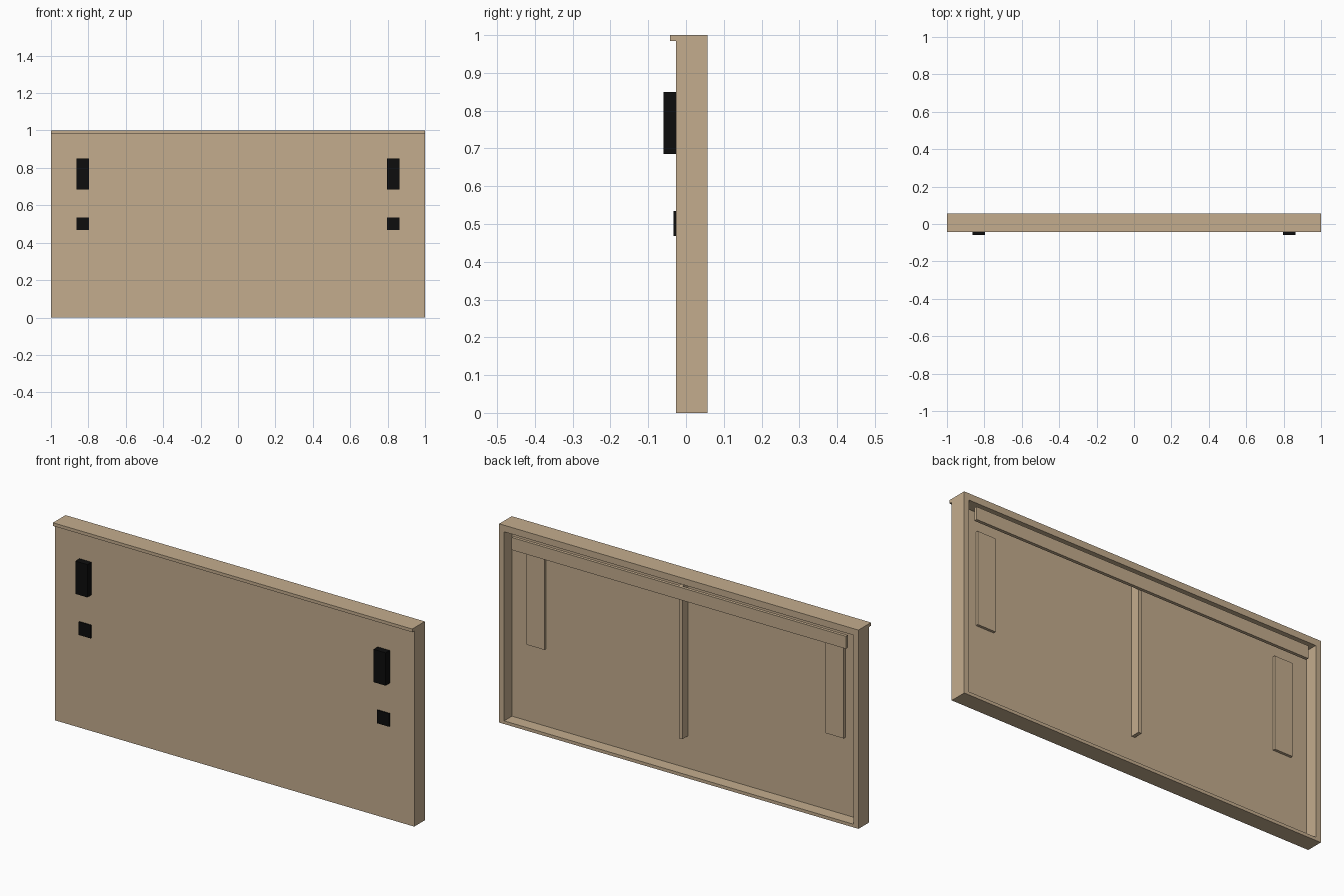
import bpy
import bmesh
from mathutils import Vector

cube = bpy.data.objects.get("Cube")
if cube:
    bpy.data.objects.remove(cube, do_unlink=True)


def make_material(name, color):
    mat = bpy.data.materials.new(name)
    mat.use_nodes = True
    mat.diffuse_color = color
    mat.node_tree.nodes["Principled BSDF"].inputs["Base Color"].default_value = color
    return mat


wood = make_material("light wood", (0.55, 0.415, 0.27, 1))
black = make_material("black", (0.004, 0.004, 0.004, 1))


def finish(bm, name, mat):
    bmesh.ops.recalc_face_normals(bm, faces=bm.faces)
    mesh = bpy.data.meshes.new(name)
    bm.to_mesh(mesh)
    bm.free()
    mesh.materials.append(mat)
    obj = bpy.data.objects.new(name, mesh)
    bpy.context.collection.objects.link(obj)
    return obj


def box(name, mat, x, y, z):
    """Box spanning the (low, high) pairs on each axis."""
    bm = bmesh.new()
    bmesh.ops.create_cube(bm, size=1)
    for v in bm.verts:
        v.co = Vector([(lo + hi) / 2 + c * (hi - lo)
                       for c, (lo, hi) in zip(v.co, (x, y, z))])
    return finish(bm, name, mat)


FRONT, INNER, BACK = -0.027, -0.005, 0.057

# Panel with a front lip, swept across the width
bm = bmesh.new()
profile = [(FRONT, 0), (BACK, 0), (BACK, 1), (-0.043, 1), (-0.043, 0.984), (FRONT, 0.984)]
end = bm.faces.new([bm.verts.new((-1, y, z)) for y, z in profile])
swept = bmesh.ops.extrude_face_region(bm, geom=[end])["geom"]
bmesh.ops.translate(bm, vec=(2, 0, 0),
                    verts=[g for g in swept if isinstance(g, bmesh.types.BMVert)])
bmesh.ops.recalc_face_normals(bm, faces=bm.faces)

# Recess in the back, leaving a rim on all sides
back = max(bm.faces, key=lambda f: f.calc_center_median().y)
bmesh.ops.inset_region(bm, faces=[back], thickness=0.03)
for v in back.verts:
    v.co.x = 0.972 if v.co.x > 0 else -0.972
    v.co.z = 0.967 if v.co.z > 0.5 else 0.016
floor = bmesh.ops.extrude_discrete_faces(bm, faces=[back])["faces"][0]
for v in floor.verts:
    v.co.y = INNER
finish(bm, "headboard_panel", wood)

# Back rail and the upright that carries it
box("back_rail", wood, (-0.93, 0.93), (0.041, BACK), (0.887, 0.95))
box("centre_upright", wood, (-0.009, 0.009), (INNER, 0.041), (0.18, 0.95))

# Matching parts on both sides
for side, s in (("left", 1), ("right", -1)):
    def across(centre, width):
        return (s * centre - width / 2, s * centre + width / 2)
    box(side + "_backing_plate", wood, across(0.833, 0.1), (INNER, 0.008), (0.405, 0.868))
    box(side + "_upper_block", black, across(0.83, 0.067), (-0.06, FRONT), (0.685, 0.85))
    box(side + "_lower_pad", black, across(0.83, 0.067), (-0.033, FRONT), (0.468, 0.534))
